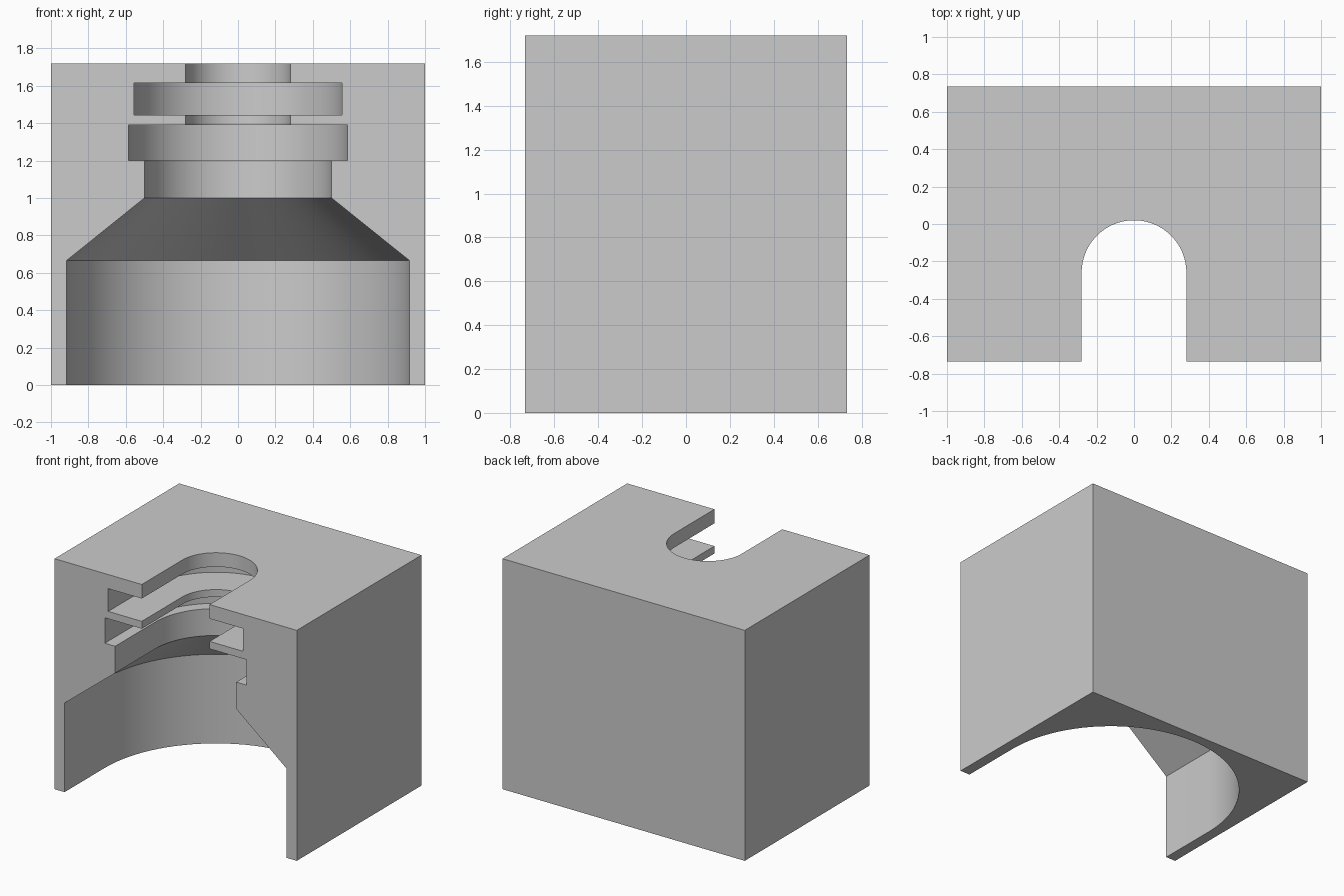
import bpy, bmesh, math

cube = bpy.data.objects.get("Cube")
if cube:
    bpy.data.objects.remove(cube, do_unlink=True)

HALF_X, HALF_Y, TOP = 1.0, 0.735, 1.72
ARC_Y, STEPS = -0.26, 48

# Stepped slot: (radius, height) from the floor up
PROFILE = [(0.917, 0), (0.917, 0.665), (0.5, 1.0), (0.5, 1.2), (0.585, 1.2), (0.585, 1.39),
           (0.28, 1.39), (0.28, 1.445), (0.557, 1.445), (0.557, 1.615), (0.28, 1.615), (0.28, TOP)]

grey = bpy.data.materials.new("plain grey")
grey.use_nodes = True
colour = (0.6, 0.6, 0.6, 1)
grey.diffuse_color = colour
grey.node_tree.nodes["Principled BSDF"].inputs["Base Color"].default_value = colour

bm = bmesh.new()


def slot_ring(radius, z):
    """U-shaped outline, open at the front, running from right to left."""
    arc = [math.pi * (1 - i / STEPS) for i in range(STEPS + 1)]
    points = [(-radius, -HALF_Y)]
    points += [(radius * math.cos(a), ARC_Y + radius * math.sin(a)) for a in arc]
    points.append((radius, -HALF_Y))
    return [bm.verts.new((x, y, z)) for x, y in points]


def corners(z):
    return [bm.verts.new((sx * HALF_X, sy * HALF_Y, z))
            for sx, sy in ((1, -1), (1, 1), (-1, 1), (-1, -1))]


# Slot walls and ledges
rings = [slot_ring(r, z) for r, z in PROFILE]
for low, high in zip(rings, rings[1:]):
    for i in range(len(low) - 1):
        bm.faces.new((low[i], low[i + 1], high[i + 1], high[i]))

# Outer sides, underside and top
base, lid = corners(0), corners(TOP)
for i in range(3):
    bm.faces.new((base[i], base[i + 1], lid[i + 1], lid[i]))
bm.faces.new(rings[0] + base)
bm.faces.new(rings[-1] + lid)

# Front faces either side of the slot
for end, corner in ((0, 3), (-1, 0)):
    bm.faces.new([ring[end] for ring in rings] + [lid[corner], base[corner]])

bmesh.ops.recalc_face_normals(bm, faces=bm.faces)
mesh = bpy.data.meshes.new("slotted_block")
bm.to_mesh(mesh)
bm.free()
mesh.materials.append(grey)
block = bpy.data.objects.new("slotted_block", mesh)
bpy.context.collection.objects.link(block)

# Smooth curved walls, sharp steps
bpy.context.view_layer.objects.active = block
block.select_set(True)
bpy.ops.object.shade_smooth_by_angle(angle=math.radians(20))
